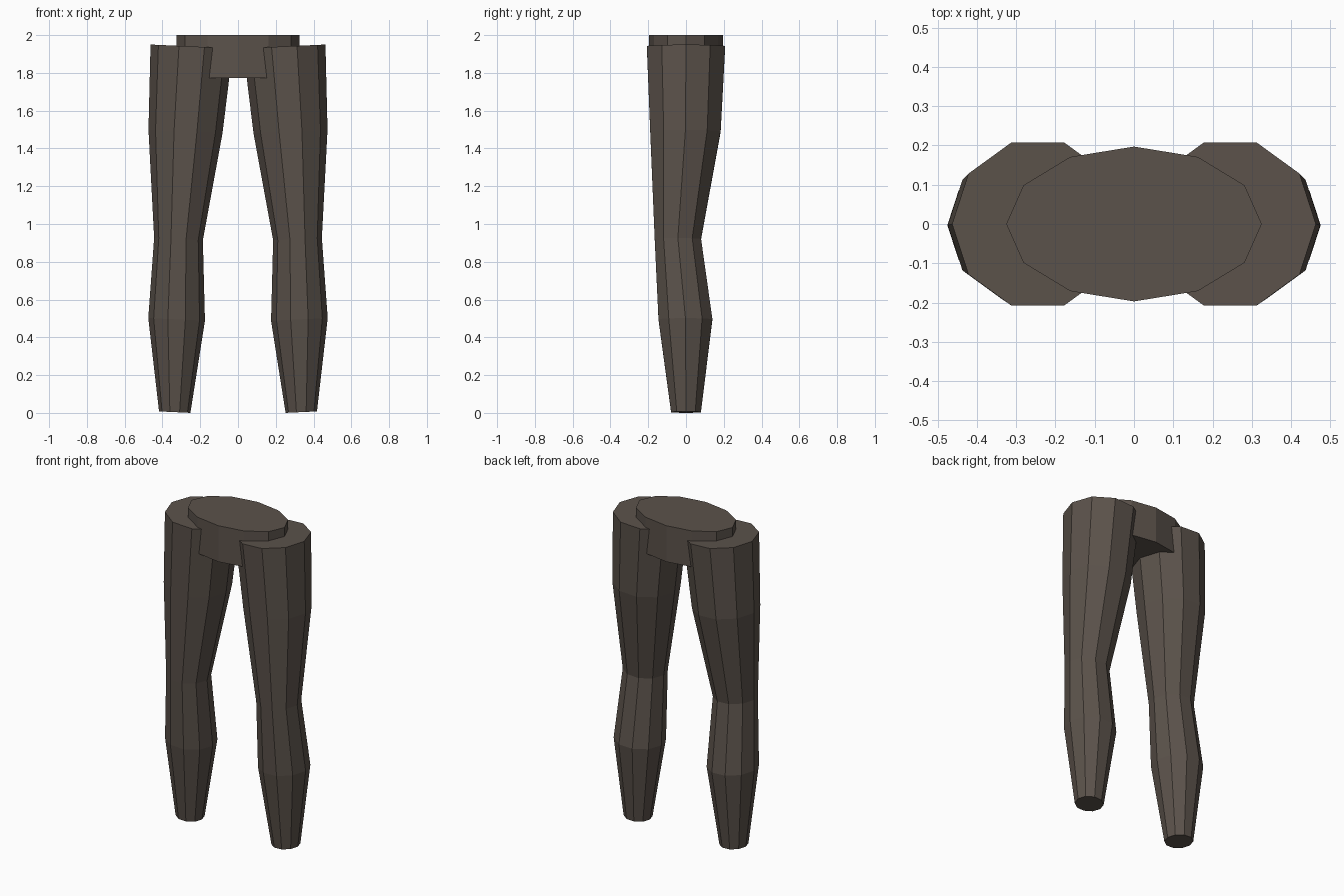
import bpy, bmesh, math

if "Cube" in bpy.data.objects:
    bpy.data.objects.remove(bpy.data.objects["Cube"])

cloth = bpy.data.materials.new("dark brown cloth")
cloth.diffuse_color = (0.105, 0.085, 0.070, 1)
cloth.use_nodes = True
cloth.node_tree.nodes["Principled BSDF"].inputs["Base Color"].default_value = cloth.diffuse_color

TILT = 0.046  # the rings lean square to the splayed leg


def loft(name, rings, sides, tilt=0.0, mirror=1):
    """Skin a closed tube through rings of (cx, cy, z, rx, ry)."""
    bm = bmesh.new()
    loops = []
    for cx, cy, z, rx, ry in rings:
        loop = []
        for i in range(sides):
            a = 2 * math.pi * i / sides
            dx = rx * math.cos(a)
            loop.append(bm.verts.new((mirror * (cx + dx), cy + ry * math.sin(a), z + tilt * dx)))
        loops.append(loop)
    for lo, hi in zip(loops, loops[1:]):
        for i in range(sides):
            j = (i + 1) % sides
            bm.faces.new((lo[i], lo[j], hi[j], hi[i]))
    bm.faces.new(loops[0])
    bm.faces.new(loops[-1])
    bmesh.ops.recalc_face_normals(bm, faces=bm.faces)
    mesh = bpy.data.meshes.new(name)
    bm.to_mesh(mesh)
    bm.free()
    mesh.materials.append(cloth)
    obj = bpy.data.objects.new(name, mesh)
    bpy.context.collection.objects.link(obj)


# Trouser legs: ankle, calf, knee, thigh, hip
leg = [(cx, cy, z, r, r) for cx, cy, z, r in (
    (0.335, 0.0, 0.004, 0.083),
    (0.325, -0.003, 0.495, 0.150),
    (0.315, -0.043, 0.92, 0.129),
    (0.278, -0.003, 1.49, 0.196),
    (0.245, 0.0, 1.94, 0.218))]
for side, mirror in (("right", 1), ("left", -1)):
    loft(side + "_leg", leg, 10, TILT, mirror)

# Oval hip block joining both legs
loft("hips", [(0, 0, 1.772, 0.325, 0.197), (0, 0, 2.0, 0.325, 0.197)], 12)
